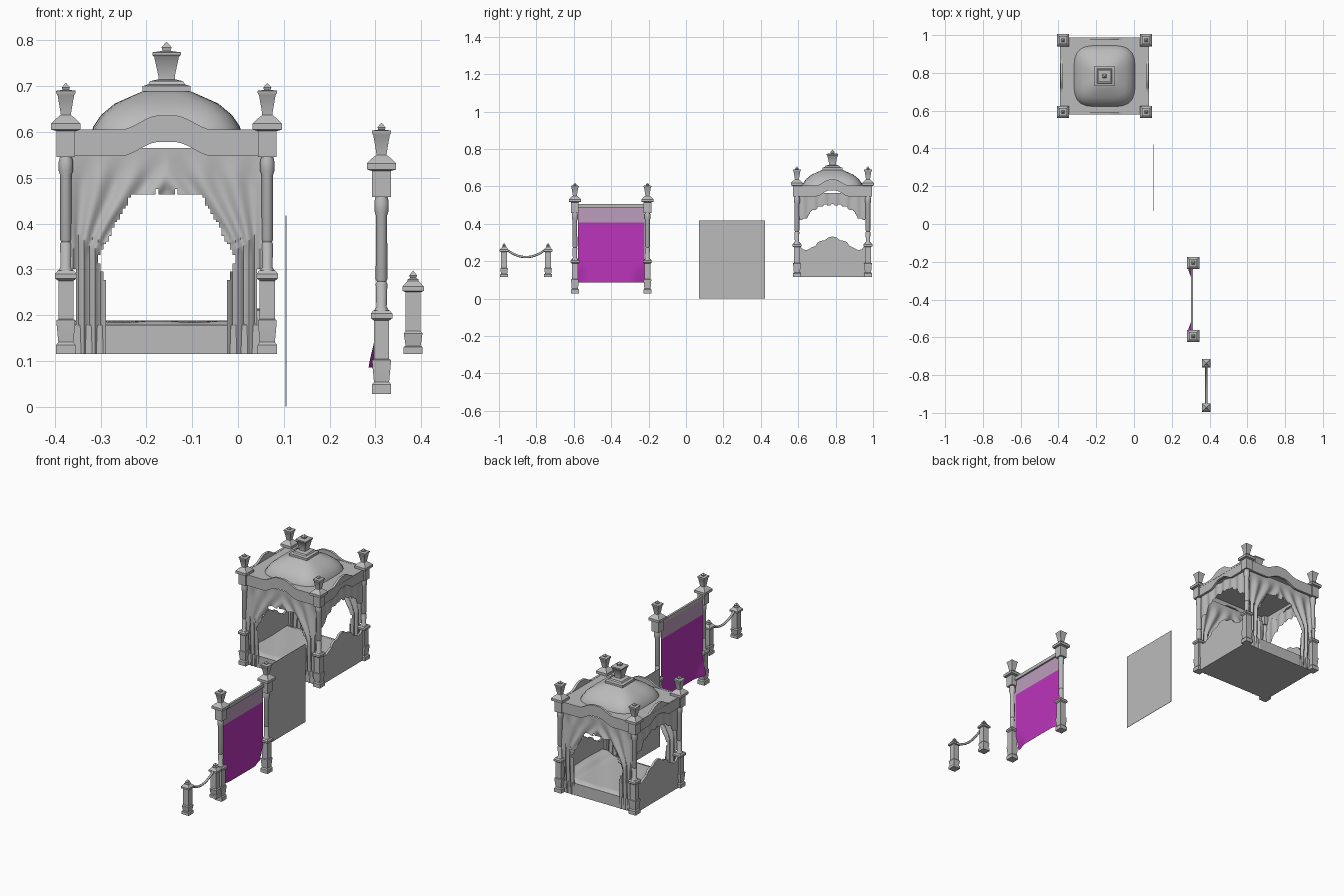
import bpy, bmesh, math
from mathutils import Vector

cube = bpy.data.objects.get("Cube")
if cube:
    bpy.data.objects.remove(cube)


def material(name, rgb):
    m = bpy.data.materials.new(name)
    m.use_nodes = True
    m.diffuse_color = (*rgb, 1)
    m.node_tree.nodes["Principled BSDF"].inputs["Base Color"].default_value = (*rgb, 1)
    return m


STONE = material("pale grey", (0.5, 0.5, 0.5))
PURPLE = material("purple", (0.5, 0.035, 0.5))
MAUVE = material("dusty mauve", (0.5, 0.34, 0.5))


def finish(name, bm, mat=STONE, angle=35, loc=(0, 0, 0)):
    mesh = bpy.data.meshes.new(name)
    bmesh.ops.recalc_face_normals(bm, faces=bm.faces)
    bm.to_mesh(mesh)
    bm.free()
    ob = bpy.data.objects.new(name, mesh)
    ob.location = loc
    mesh.materials.append(mat)
    bpy.context.collection.objects.link(ob)
    if angle:
        bpy.ops.object.select_all(action="DESELECT")
        ob.select_set(True)
        bpy.context.view_layer.objects.active = ob
        bpy.ops.object.shade_smooth_by_angle(angle=math.radians(angle))
    return ob


def square(a):
    return Vector((math.cos(a), math.sin(a))) * math.sqrt(2)


def circle(a):
    return Vector((math.cos(a), math.sin(a)))


def soft_square(a):
    c, s = math.cos(a), math.sin(a)
    return Vector((c, s)) / (abs(c) ** 4 + abs(s) ** 4) ** 0.25


def stack(name, profile, loc, section=square, sides=4, angle=35):
    """Loft a closed section through (height, radius) pairs."""
    bm = bmesh.new()
    rings = []
    for z, r in profile:
        pts = [section(math.tau * (i + 0.5) / sides) * max(r, 0.0004) for i in range(sides)]
        rings.append([bm.verts.new((p.x, p.y, z)) for p in pts])
    for a, b in zip(rings, rings[1:]):
        for i in range(sides):
            j = (i + 1) % sides
            bm.faces.new((a[i], a[j], b[j], b[i]))
    bm.faces.new(rings[0])
    bm.faces.new(rings[-1])
    return finish(name, bm, angle=angle, loc=loc)


def box(name, lo, hi, mat=STONE):
    bm = bmesh.new()
    bmesh.ops.create_cube(bm, size=1)
    lo, hi = Vector(lo), Vector(hi)
    for v in bm.verts:
        v.co = (lo + hi) / 2 + v.co * (hi - lo)
    return finish(name, bm, mat, 0)


def sheet(name, place, us, zs, nu, nz, keep=lambda u, z: True, mat=STONE):
    """Grid of cells over u and z, keeping only cells that pass the rule."""
    bm = bmesh.new()
    u = [us[0] + (us[1] - us[0]) * i / nu for i in range(nu + 1)]
    z = [zs[0] + (zs[1] - zs[0]) * i / nz for i in range(nz + 1)]
    g = [[bm.verts.new(place(a, b)) for b in z] for a in u]
    for i in range(nu):
        for k in range(nz):
            if keep((u[i] + u[i + 1]) / 2, (z[k] + z[k + 1]) / 2):
                bm.faces.new((g[i][k], g[i + 1][k], g[i + 1][k + 1], g[i][k + 1]))
    bmesh.ops.delete(bm, geom=[v for v in bm.verts if not v.link_faces], context="VERTS")
    return finish(name, bm, mat, 60)


def board(name, place, half, bottom, top, thick, n=40):
    """Upright board whose lower and upper edges follow functions of u."""
    bm = bmesh.new()
    cols = []
    for i in range(n + 1):
        u = half * (2 * i / n - 1)
        cols.append([bm.verts.new(place(u, d, z)) for d, z in (
            (-thick, bottom(u)), (thick, bottom(u)), (thick, top(u)), (-thick, top(u)))])
    for a, b in zip(cols, cols[1:]):
        for i in range(4):
            j = (i + 1) % 4
            bm.faces.new((a[i], a[j], b[j], b[i]))
    bm.faces.new(cols[0])
    bm.faces.new(cols[-1])
    return finish(name, bm)


def lerp(x, pts):
    for (a, p), (b, q) in zip(pts, pts[1:]):
        if x <= b:
            return p + (q - p) * max(0, x - a) / (b - a)
    return pts[-1][1]


def smooth(x, a, b):
    t = min(1, max(0, (x - a) / (b - a)))
    return t * t * (3 - 2 * t)


# Tall posts: square foot, round column, square capital with urn finial
FOOT = [(0, .021), (.02, .021), (.026, .0165), (.068, .0205), (.074, .0205), (.076, .0165)]
LOWER = FOOT + [(.16, .0165), (.165, .0235), (.175, .0235), (.182, .018)]
COLUMN = [(.18, .018), (.19, .0115), (.24, .013), (.245, .0105), (.25, .013),
          (.39, .0125), (.4, .016), (.42, .016), (.432, .013)]
UPPER = [(.43, .0205), (.487, .0205), (.49, .032), (.503, .032), (.515, .02), (.522, .011),
         (.53, .012), (.565, .018), (.57, .021), (.575, .021), (.577, .007), (.582, .009), (.592, 0)]


def tall_post(name, loc):
    stack(name + "_foot", LOWER, loc)
    stack(name + "_column", COLUMN, loc, circle, 16)
    stack(name + "_capital", UPPER, loc)


CX, CY, BASE = -.156, .783, .115
HX, HY = .22, .19
for sx in (-1, 1):
    for sy in (-1, 1):
        tall_post("bed_post", (CX + sx * HX, CY + sy * HY, BASE))

# Roof deck, dome and crowning urn
box("roof_deck", (CX - .235, CY - .203, .594), (CX + .235, CY + .203, .604))
stack("dome", [(.6, .163), (.612, .16), (.637, .143), (.662, .113), (.682, .068), (.692, .045)],
      (CX, CY, 0), soft_square, 40, 50)
stack("crown_urn", [(.688, .0525), (.7, .0525), (.704, .04), (.711, .036), (.715, .018),
                    (.722, .018), (.764, .027), (.768, .031), (.774, .031), (.777, .009),
                    (.785, .011), (.797, 0)], (CX, CY, 0))


# Arched valances on all four sides
def arch(half):
    return lambda u: .031 * (1 - smooth(abs(u), .08 * half, .46 * half))


for s in (-1, 1):
    ax, ay = arch(HX), arch(HY)
    board("end_valance", lambda u, d, z: (CX + u, CY + s * (HY + .008) + d, z), HX,
          lambda u: .547 + ax(u), lambda u: .605 + ax(u), .006)
    board("side_valance", lambda u, d, z: (CX + s * (HX + .008) + d, CY + u, z), HY,
          lambda u: .547 + ay(u), lambda u: .605 + ay(u), .006)

# Curtains with a stepped opening, gathered by tie-backs
OPENING = [(.115, .13), (.26, .13), (.3, .142), (.32, .15), (.34, .143), (.37, .125),
           (.4, .112), (.44, .087), (.465, .077)]


def curtain_kept(u, z):
    u = abs(u)
    outer = .2 if z < .3 else .21
    ceiling = .465 + (.012 if .016 < u < .026 else 0)
    return u < outer and (z > ceiling or u > lerp(z, OPENING))


def curtain_fold(u, z):
    spread = 1 + 2.2 * smooth(z, .32, .55)
    depth = .006 * (1 - smooth(z, .48, .56))
    return depth * math.sin((abs(u) - .2) / spread * 260) + .004 * math.cos((z - .31) * 14)


# Scalloped side lace, and shaped boards at head and foot
LACE = [(0, .503), (.06, .495), (.1, .475), (.125, .455), (.14, .425), (.19, .42)]
CREST = [(0, .332), (.02, .328), (.04, .312), (.065, .308), (.08, .3), (.09, .283),
         (.11, .274), (.135, .26), (.155, .262), (.17, .278), (.19, .28)]

for s in (-1, 1):
    sheet("curtains", lambda u, z: (CX + u, CY + s * (HY - .002 + curtain_fold(u, z)), z),
          (-.21, .21), (BASE, .565), 70, 75, curtain_kept)
    sheet("side_lace", lambda u, z: (CX + s * (HX + .003 * math.sin(u * 110)), CY + u, z),
          (-HY, HY), (.41, .565), 76, 32,
          lambda u, z: z > lerp(abs(u), LACE) + .005 * math.cos(u * 170))
    board("end_board", lambda u, d, z: (CX + s * HX + d, CY + u, z), HY,
          lambda u: BASE, lambda u: lerp(abs(u), CREST), .006, 76)

# Mattress base and softly rising bedding
box("bed_base", (CX - HX, CY - HY + .004, BASE), (CX + HX, CY + HY - .004, .178))


def bedding(u, v):
    edge = smooth(HY - abs(v), .004, .03)
    pillow = .026 * smooth(u, .14, .19) * edge
    return (CX + u, CY + v, .177 + .009 * edge + pillow + .002 * edge * math.sin(u * 40 + v * 25))


sheet("bedding", bedding, (-HX, HX), (-HY + .004, HY - .004), 36, 32)

# Plain standing panel
box("standing_panel", (.104, .07, 0), (.106, .422, .418))

# Hanging banner between two tall posts
BX, BY = .3135, -.4
for s in (-1, 1):
    tall_post("banner_post", (BX, BY + s * .194, .028))
box("banner_rail", (.302, BY - .18, .488), (.313, BY + .18, .506))


def banner(u, z):
    curl = (1 - smooth(z, .06, .19)) * smooth(abs(u), .1, .176)
    return (.304 - .021 * curl, BY + u, z)


sheet("banner_cloth", banner, (-.178, .178), (.086, .406), 30, 30, mat=PURPLE)
sheet("banner_header", banner, (-.178, .178), (.406, .49), 4, 2, mat=MAUVE)

# Rope barrier
RX, RY = .3825, -.855
for s in (-1, 1):
    stack("barrier_post", [(0, .021), (.015, .021), (.018, .0165), (.045, .0205), (.05, .0165),
                           (.135, .0165), (.138, .0235), (.147, .0235), (.16, .012), (.163, .012),
                           (.166, .006), (.171, .009), (.182, 0)], (RX, RY + s * .1175, BASE))
curve = bpy.data.curves.new("barrier_rope", "CURVE")
curve.dimensions = "3D"
curve.bevel_depth = .006
curve.bevel_resolution = 2
line = curve.splines.new("POLY")
line.points.add(16)
for i, p in enumerate(line.points):
    t = i / 8 - 1
    p.co = (RX, RY + t * .11, .222 + .045 * t * t, 1)
curve.materials.append(STONE)
bpy.context.collection.objects.link(bpy.data.objects.new("barrier_rope", curve))
